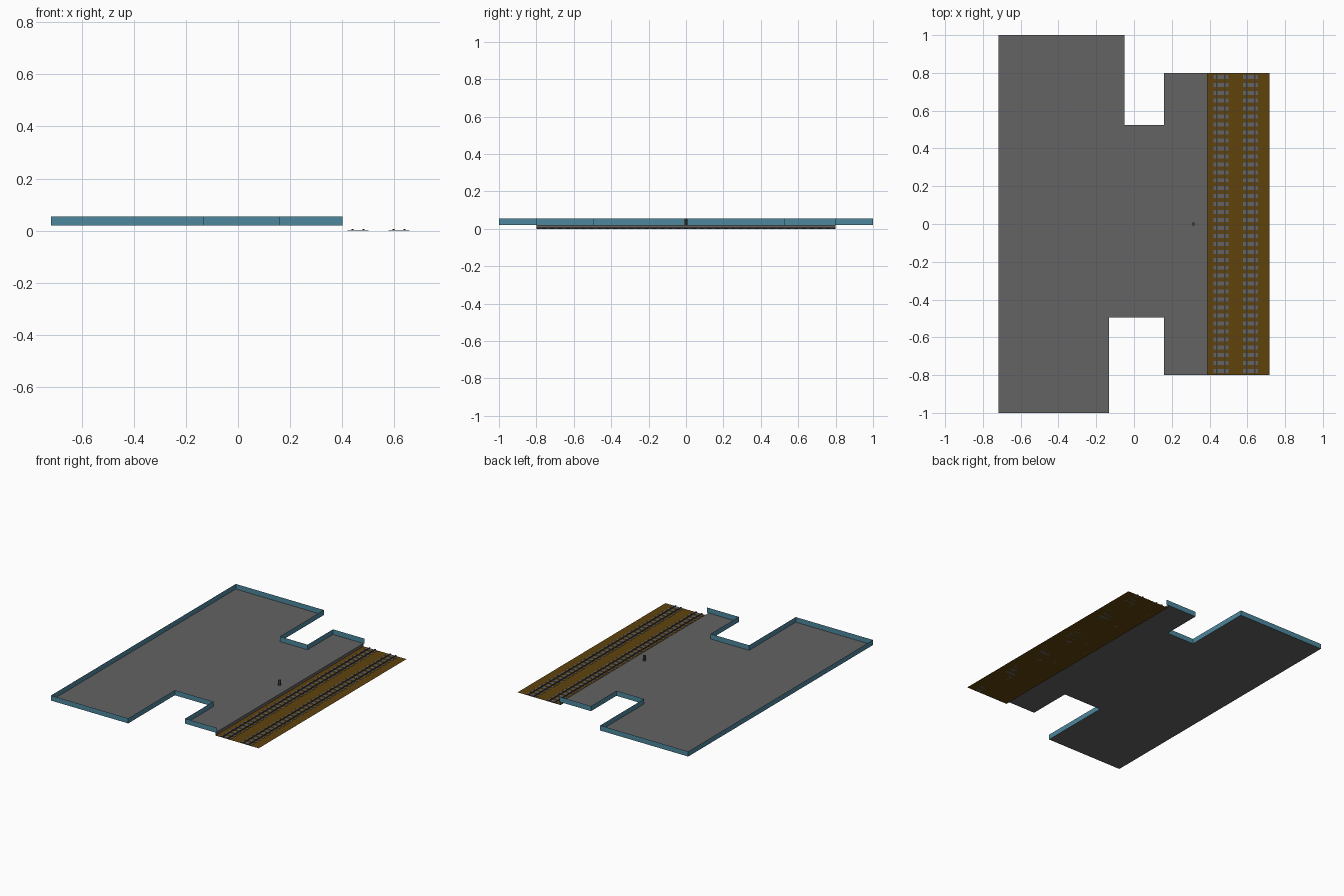
import bpy
import bmesh

cube = bpy.data.objects.get("Cube")
if cube:
    bpy.data.objects.remove(cube, do_unlink=True)


def material(name, rgb):
    m = bpy.data.materials.new(name)
    m.use_nodes = True
    m.diffuse_color = (*rgb, 1)
    m.node_tree.nodes["Principled BSDF"].inputs["Base Color"].default_value = (*rgb, 1)
    return m


GREY = material("concrete grey", (0.125, 0.125, 0.125))
BLUE = material("wall blue", (0.075, 0.245, 0.34))
BROWN = material("ballast brown", (0.115, 0.055, 0.004))
STEEL = material("rail dark steel", (0.05, 0.045, 0.04))
POST = material("post brown grey", (0.1, 0.07, 0.05))


def finish(bm, name, mat):
    mesh = bpy.data.meshes.new(name)
    bm.to_mesh(mesh)
    bm.free()
    mesh.materials.append(mat)
    ob = bpy.data.objects.new(name, mesh)
    bpy.context.collection.objects.link(ob)
    return ob


def sheet(name, outline, z, mat):
    bm = bmesh.new()
    bm.faces.new([bm.verts.new((x, y, z)) for x, y in outline])
    return finish(bm, name, mat)


def upright(name, path, z0, z1, mat):
    """Thin vertical sheet following an open path."""
    bm = bmesh.new()
    low = [bm.verts.new((x, y, z0)) for x, y in path]
    high = [bm.verts.new((x, y, z1)) for x, y in path]
    for i in range(len(path) - 1):
        bm.faces.new((low[i], low[i + 1], high[i + 1], high[i]))
    return finish(bm, name, mat)


def box(bm, lo, hi):
    verts = bmesh.ops.create_cube(bm, size=1)["verts"]
    for v in verts:
        v.co = [(a + b) / 2 + c * (b - a) for a, b, c in zip(lo, hi, v.co)]


FLOOR, TOP, EDGE, HALF, OUT = 0.02, 0.055, 0.39, 0.8, 0.717

# Platform floor, surrounding wall and the open edge beside the tracks
plan = [(0.4, HALF), (0.16, HALF), (0.16, 0.525), (-0.05, 0.525), (-0.05, 1),
        (-OUT, 1), (-OUT, -1), (-0.132, -1), (-0.132, -0.495), (0.16, -0.495),
        (0.16, -HALF), (0.4, -HALF)]
floor_plan = [(min(x, EDGE), y) for x, y in plan]
sheet("platform_floor", floor_plan, FLOOR, GREY)
upright("platform_wall", plan, FLOOR, TOP, BLUE)
upright("platform_edge", [(EDGE, -HALF), (EDGE, HALF)], 0, FLOOR, GREY)

# Track bed
sheet("track_bed", [(EDGE, -HALF), (OUT, -HALF), (OUT, HALF), (EDGE, HALF)], 0, BROWN)

# Two tracks, each with a row of sleepers and a pair of rails
SLEEPERS = 38
pitch = 2 * HALF / SLEEPERS
for label, cx in (("inner", 0.46), ("outer", 0.617)):
    bm = bmesh.new()
    for i in range(SLEEPERS):
        y = -HALF + (i + 0.5) * pitch
        box(bm, (cx - 0.04, y - pitch / 4, 0), (cx + 0.04, y + pitch / 4, 0.002))
    finish(bm, label + "_sleepers", GREY)
    bm = bmesh.new()
    for side in (-1, 1):
        x = cx + side * 0.021
        box(bm, (x - 0.004, -HALF, 0.002), (x + 0.004, HALF, 0.006))
    finish(bm, label + "_rails", STEEL)

# Small post on the platform
bm = bmesh.new()
bmesh.ops.create_cone(bm, cap_ends=True, segments=8, radius1=0.009, radius2=0.009,
                      depth=TOP - FLOOR)
bmesh.ops.translate(bm, verts=bm.verts, vec=(0.315, 0, (TOP + FLOOR) / 2))
finish(bm, "platform_post", POST)
